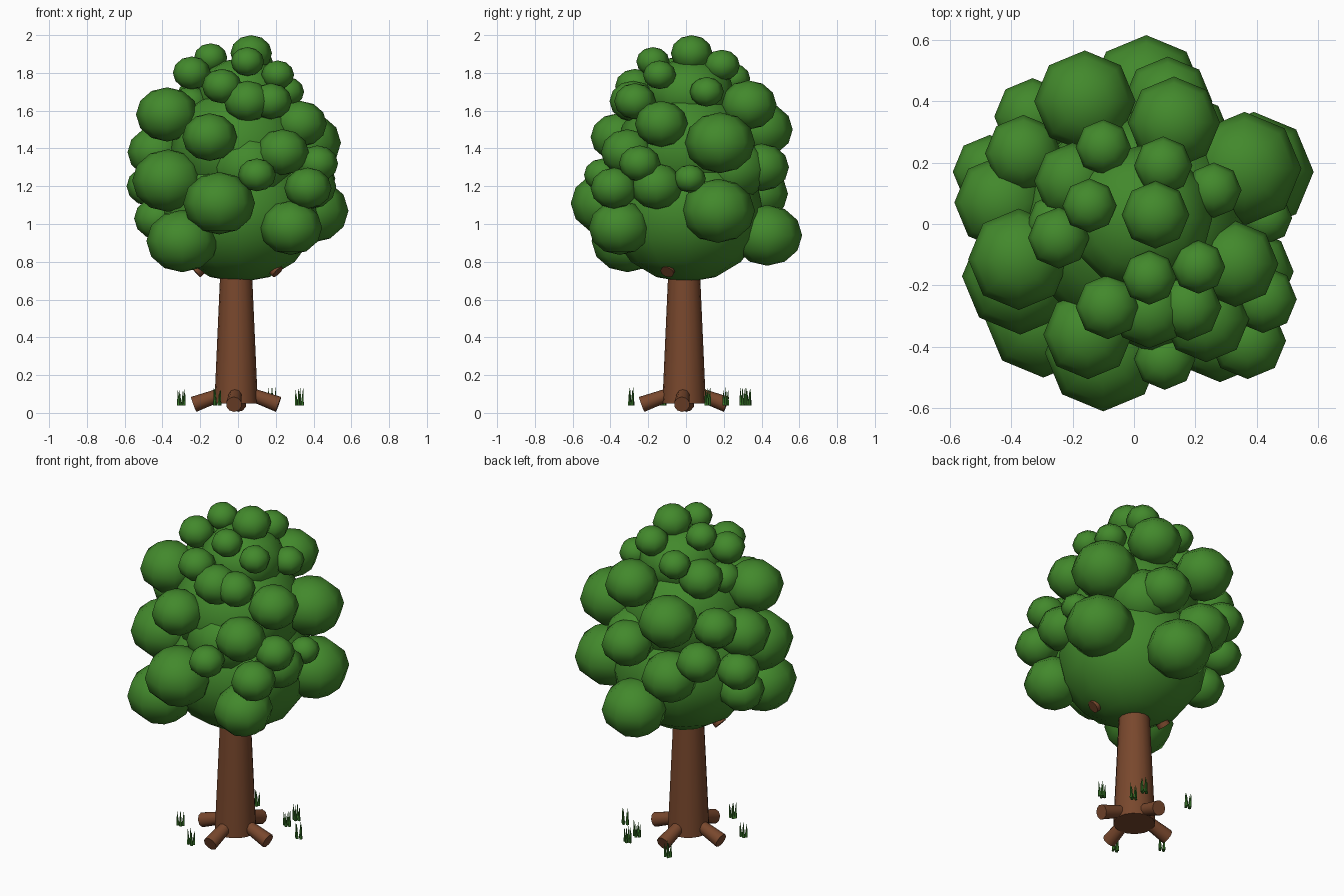
import bpy, bmesh, math, random
from mathutils import Vector, Matrix

if "Cube" in bpy.data.objects:
    bpy.data.objects.remove(bpy.data.objects["Cube"])

random.seed(4)


def material(name, rgb):
    m = bpy.data.materials.new(name)
    m.diffuse_color = (*rgb, 1)
    m.use_nodes = True
    m.node_tree.nodes["Principled BSDF"].inputs["Base Color"].default_value = m.diffuse_color
    return m


LEAF = material("leaf_green", (0.055, 0.25, 0.025))
GRASS = material("grass_green", (0.045, 0.21, 0.025))
BARK = material("bark_brown", (0.19, 0.064, 0.026))


def finish(bm, name, mat, smooth=True):
    me = bpy.data.meshes.new(name)
    bm.to_mesh(me)
    bm.free()
    me.materials.append(mat)
    ob = bpy.data.objects.new(name, me)
    bpy.context.collection.objects.link(ob)
    if smooth:
        bpy.ops.object.select_all(action='DESELECT')
        ob.select_set(True)
        bpy.context.view_layer.objects.active = ob
        bpy.ops.object.shade_smooth_by_angle(angle=math.radians(60))
    return ob


def rod(bm, a, b, ra, rb, sides=12):
    """Tapered cylinder from point a to point b."""
    a, b = Vector(a), Vector(b)
    rot = (b - a).to_track_quat('Z', 'Y').to_matrix().to_4x4()
    bmesh.ops.create_cone(bm, cap_ends=True, segments=sides, radius1=ra, radius2=rb,
                          depth=(b - a).length,
                          matrix=Matrix.Translation((a + b) / 2) @ rot)


def blob(bm, x, y, z, r, squash=0.87, segs=8, rings=6):
    bmesh.ops.create_uvsphere(bm, u_segments=segs, v_segments=rings, radius=r,
                              matrix=Matrix.Translation((x, y, z)) @ Matrix.Diagonal((1, 1, squash, 1)))


# Trunk
C = -0.01
bm = bmesh.new()
rod(bm, (C, C, 0.05), (C, C, 0.95), 0.115, 0.075, 16)
finish(bm, "trunk", BARK)

# Roots, one on each side
bm = bmesh.new()
for i in range(4):
    a = math.radians(90 * i - 3)
    dx, dy = math.cos(a), math.sin(a)
    rod(bm, (C + dx * 0.06, C + dy * 0.06, 0.105), (C + dx * 0.225, C + dy * 0.225, 0.045), 0.033, 0.042, 10)
finish(bm, "roots", BARK)

# Branch stubs poking out below the crown
bm = bmesh.new()
rod(bm, (0.04, -0.02, 0.92), (0.21, -0.1, 0.745), 0.03, 0.037, 10)
rod(bm, (-0.04, 0, 0.92), (-0.225, -0.01, 0.745), 0.03, 0.037, 10)
finish(bm, "branches", BARK)

# Large inner masses of the crown
bm = bmesh.new()
blob(bm, 0.01, 0, 1.06, 0.41, 0.9, 12, 8)
blob(bm, 0.0, 0, 1.40, 0.365, 0.88, 12, 8)
blob(bm, 0.02, 0.02, 1.69, 0.235, 0.8, 12, 8)
finish(bm, "crown_core", LEAF)

# Leaf clusters by tier: x, y, z, radius
lower = [(-.295, -.31, .91, .19), (-.10, -.42, 1.11, .19), (.28, -.35, .98, .165),
         (.39, .17, 1.07, .195), (.04, .43, .94, .185), (-.16, .38, 1.16, .16),
         (-.42, .07, 1.03, .13)]
middle = [(-.37, -.17, 1.23, .19), (.37, -.38, 1.19, .125), (.38, -.155, 1.20, .14),
          (.42, -.245, 1.32, .11), (.43, .02, 1.24, .085), (.10, -.44, 1.26, .10),
          (.235, -.31, 1.38, .14), (.36, .18, 1.43, .185), (.11, .40, 1.30, .145),
          (-.33, .35, 1.28, .125), (-.47, .17, 1.20, .12), (-.43, .07, 1.38, .155),
          (.06, -.2, 1.30, .22), (.14, .25, 1.29, .19)]
upper = [(-.15, -.36, 1.46, .145), (-.375, -.115, 1.58, .165), (.33, -.13, 1.53, .14),
         (-.16, .40, 1.50, .165), (.13, .33, 1.63, .15), (-.36, .23, 1.45, .125),
         (.05, -.28, 1.65, .125), (.175, -.27, 1.65, .11), (.26, .11, 1.70, .09),
         (-.20, .14, 1.67, .125), (-.25, 0, 1.64, .1)]
top = [(.07, .03, 1.904, .11), (-.145, .06, 1.88, .088), (-.245, -.045, 1.80, .10),
       (.05, -.175, 1.86, .088), (.21, -.14, 1.79, .087), (.095, .19, 1.84, .095),
       (-.10, .25, 1.77, .09), (-.085, -.27, 1.73, .105)]
for name, tier in (("lower", lower), ("middle", middle), ("upper", upper), ("top", top)):
    bm = bmesh.new()
    for c in tier:
        blob(bm, *c)
    finish(bm, name + "_leaf_clusters", LEAF)

# Grass tufts around the trunk, each a ring of pointed blades
bm = bmesh.new()
for x, y in ((-.30, -.12), (-.11, -.29), (-.11, .33), (.18, .21), (.18, .30), (.325, .115)):
    for k in range(4):
        a = math.radians(90 * k) + x * 9
        ox, oy = math.cos(a) * 0.016, math.sin(a) * 0.01
        rod(bm, (x + ox, y + oy, 0.04), (x + ox * 1.3, y + oy * 1.3, random.uniform(.115, .135)), 0.009, 0.001, 5)
finish(bm, "grass_tufts", GRASS, smooth=False)
